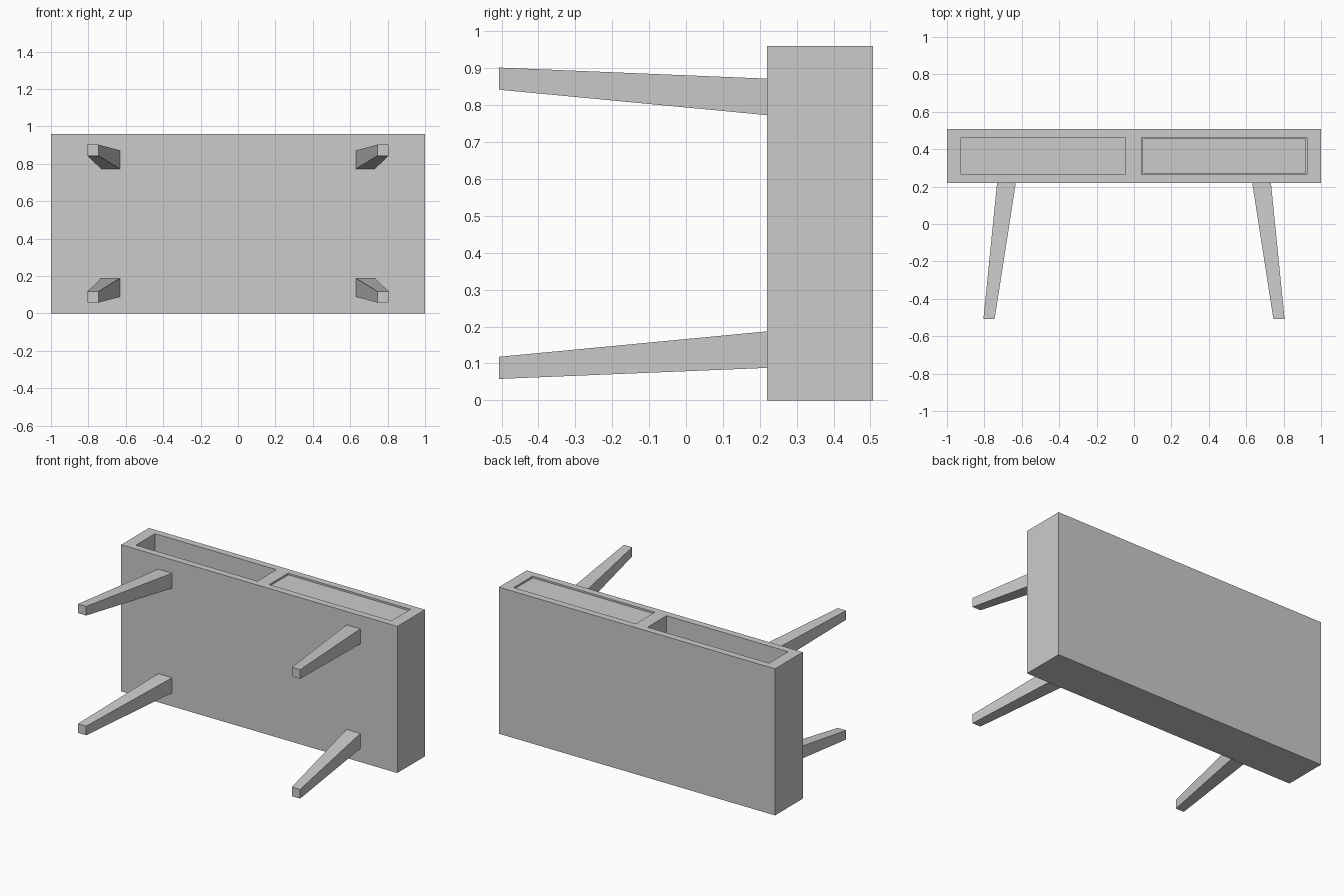
import bpy, bmesh

if "Cube" in bpy.data.objects:
    bpy.data.objects.remove(bpy.data.objects["Cube"])

Y0, Y1, H = 0.22, 0.507, 0.96      # underside, tabletop and depth of the table on its back
MID = H / 2


def make_object(name, bm):
    bmesh.ops.recalc_face_normals(bm, faces=bm.faces[:])
    mesh = bpy.data.meshes.new(name)
    bm.to_mesh(mesh)
    bm.free()
    ob = bpy.data.objects.new(name, mesh)
    bpy.context.collection.objects.link(ob)
    return ob


def loft(name, a, b):
    """Closed four-sided solid between two corner loops."""
    bm = bmesh.new()
    va, vb = [bm.verts.new(p) for p in a], [bm.verts.new(p) for p in b]
    bm.faces.new(va)
    bm.faces.new(vb)
    for i in range(4):
        j = (i + 1) % 4
        bm.faces.new((va[i], va[j], vb[j], vb[i]))
    return make_object(name, bm)


def box(name, x, y, z):
    ring = [(x[0], y[0]), (x[1], y[0]), (x[1], y[1]), (x[0], y[1])]
    return loft(name, [(*p, z[0]) for p in ring], [(*p, z[1]) for p in ring])


# Cabinet body with two compartments opening on its upper side
body = box("cabinet_body", (-1, 1), (Y0, Y1), (0, H))
openings = [("open_shelf_cutter", (-0.925, -0.045), 0.06),
            ("drawer_cutter", (0.04, 0.925), H - 0.04)]
for name, xs, floor in openings:
    cutter = box(name, xs, (0.265, 0.462), (floor, H + 0.1))
    cutter.hide_render = True
    cutter.hide_set(True)
    mod = body.modifiers.new(name, 'BOOLEAN')
    mod.object = cutter
    mod.operation = 'DIFFERENCE'
    mod.solver = 'EXACT'

# Drawer front, slightly recessed with a thin gap around it
box("drawer_front", (0.045, 0.92), (0.271, 0.456), (H - 0.04, H - 0.008))


# Splayed tapered legs
def rect(sx, sz, y, x0, x1, d0, d1):
    return [(sx * x, y, MID + sz * d)
            for x, d in ((x0, d0), (x1, d0), (x1, d1), (x0, d1))]


for sx, side in ((-1, "left"), (1, "right")):
    for sz, level in ((-1, "lower"), (1, "upper")):
        loft(f"leg_{level}_{side}",
             rect(sx, sz, -Y1, 0.745, 0.805, 0.362, 0.422),
             rect(sx, sz, Y0, 0.632, 0.732, 0.293, 0.392))
